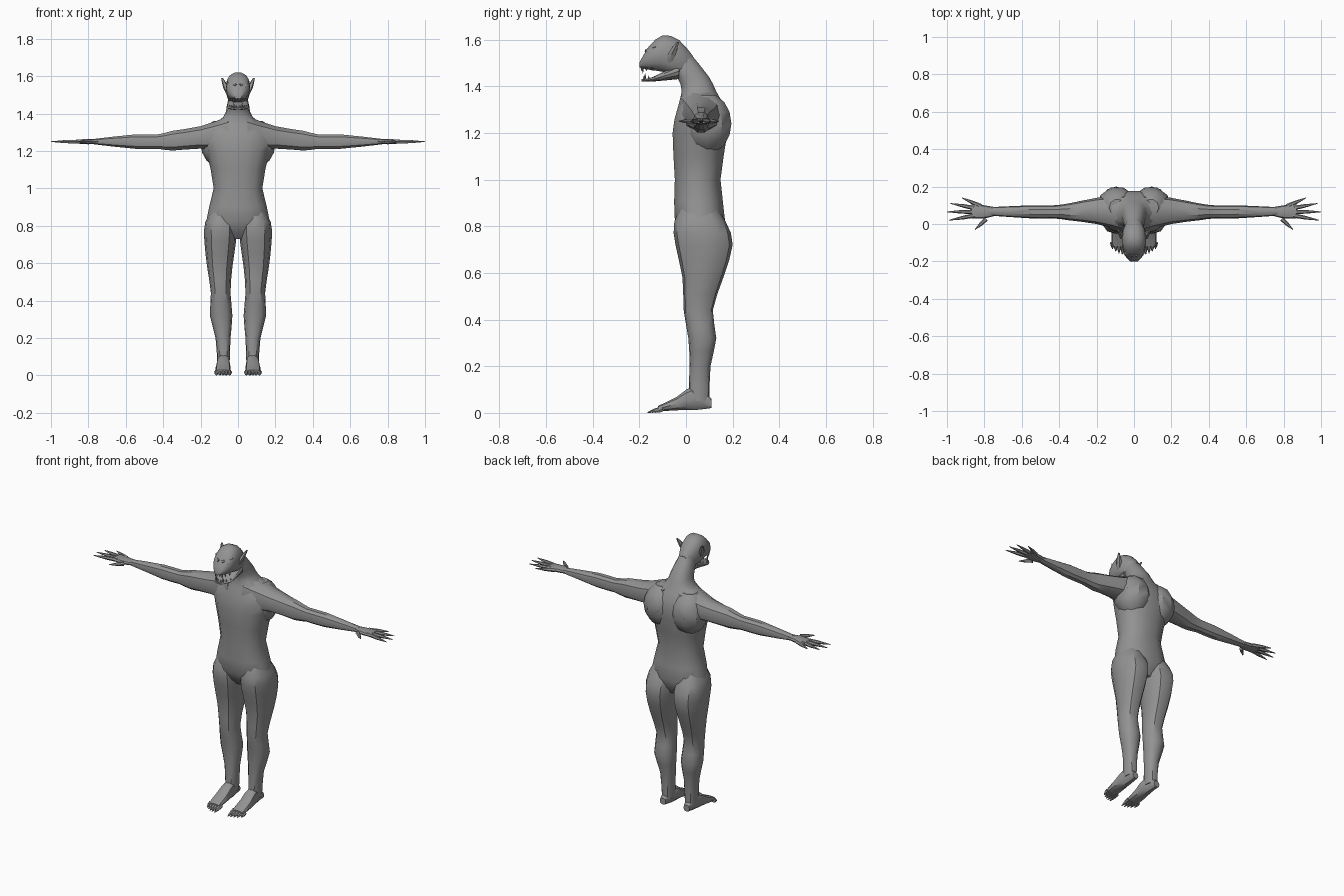
import bpy
import bmesh
from math import sin, cos, pi, radians, copysign
from mathutils import Vector

cube = bpy.data.objects.get("Cube")
if cube:
    bpy.data.objects.remove(cube, do_unlink=True)

skin = bpy.data.materials.new("grey skin")
skin.use_nodes = True
grey = (0.29, 0.29, 0.29, 1)
skin.diffuse_color = grey
skin.node_tree.nodes["Principled BSDF"].inputs["Base Color"].default_value = grey


def build_tube(name, rings, mirror):
    """Join rings of points into a closed tube; optionally mirror it across x."""
    bm = bmesh.new()
    flip = -1 if mirror else 1
    loops = [[bm.verts.new((flip * x, y, z)) for x, y, z in ring] for ring in rings]
    for low, high in zip(loops, loops[1:]):
        for i in range(len(low)):
            bm.faces.new((low[i - 1], low[i], high[i], high[i - 1]))
    bm.faces.new(loops[0])
    bm.faces.new(loops[-1])
    bmesh.ops.recalc_face_normals(bm, faces=bm.faces)
    mesh = bpy.data.meshes.new(name)
    bm.to_mesh(mesh)
    bm.free()
    mesh.materials.append(skin)
    part = bpy.data.objects.new(name, mesh)
    bpy.context.collection.objects.link(part)
    bpy.ops.object.select_all(action='DESELECT')
    part.select_set(True)
    bpy.context.view_layer.objects.active = part
    bpy.ops.object.shade_smooth_by_angle(angle=radians(35))


def add_midpoints(sections):
    """Insert one smoothly curved section between each neighbouring pair."""
    result = [sections[0]]
    last = len(sections) - 1
    for i in range(last):
        before, start = sections[max(i - 1, 0)], sections[i]
        end, after = sections[i + 1], sections[min(i + 2, last)]
        middle = [(9 * (b + c) - a - d) / 16 for a, b, c, d in zip(before, start, end, after)]
        result += [middle, end]
    return result


def loft(name, axis, sections, sides=12, mirror=False):
    """Sections are (position, a_min, a_max, b_min, b_max) along the named axis."""
    along = "xyz".index(axis)
    across, other = [i for i in range(3) if i != along]
    rings = []
    for position, a_min, a_max, b_min, b_max in add_midpoints(sections):
        ring = []
        for i in range(sides):
            turn = 2 * pi * i / sides
            c, s = [copysign(abs(v) ** 0.85, v) for v in (cos(turn), sin(turn))]
            point = Vector()
            point[along] = position
            point[across] = (a_min + a_max + c * (a_max - a_min)) / 2
            point[other] = (b_min + b_max + s * (b_max - b_min)) / 2
            ring.append(point)
        rings.append(ring)
    build_tube(name, rings, mirror)


def symmetric_loft(name, axis, sections):
    """Loft whose sections give one half width instead of two sides."""
    loft(name, axis, [(p, -half, half, low, high) for p, half, low, high in sections], sides=14)


def ellipsoid(name, centre, size, mirror):
    """Rounded lump stacked along z from circles."""
    rings = []
    for level in range(1, 8):
        polar = pi * level / 8
        rings.append([[middle + radius * unit for middle, radius, unit in zip(
            centre, size, (sin(polar) * cos(turn), sin(polar) * sin(turn), -cos(polar)))]
            for turn in [pi * i / 5 for i in range(10)]])
    build_tube(name, rings, mirror)


def spike(name, root, tip, thickness, mirror):
    """Digit or tooth: keeps its girth to the middle, then tapers to a point."""
    root, tip = Vector(root), Vector(tip)
    facing = (tip - root).to_track_quat('Z', 'Y')
    rings = []
    for step, girth in ((0, 1), (0.5, 0.8), (1, 0.15)):
        middle = root.lerp(tip, step)
        rings.append([middle + facing @ Vector((cos(turn), sin(turn), 0)) * thickness * girth
                      for turn in [pi * i / 3 for i in range(6)]])
    build_tube(name, rings, mirror)


# Torso and neck: height, half width, front, back
symmetric_loft("torso", "z", [
    (.73, .07, .01, .13), (.82, .17, -.05, .17), (1, .13, -.05, .15), (1.2, .17, -.06, .18),
    (1.3, .18, -.04, .17), (1.38, .08, -.02, .13), (1.44, .06, -.04, .1), (1.54, .04, -.1, .02)])

# Head and open lower jaw: depth, half width, bottom, top
symmetric_loft("head", "y", [
    (-.2, .02, 1.48, 1.5), (-.16, .055, 1.47, 1.57), (-.1, .065, 1.46, 1.62),
    (-.03, .06, 1.44, 1.6), (.03, .03, 1.45, 1.53)])
symmetric_loft("lower_jaw", "y", [
    (-.19, .02, 1.42, 1.43), (-.14, .055, 1.42, 1.44), (-.03, .055, 1.43, 1.5)])

for side, mirror in (("left", False), ("right", True)):
    # Pointed ear, eye and brow ridge
    loft(side + "_ear", "z", [
        (1.5, .05, .06, -.08, -.06), (1.54, .05, .08, -.08, -.04), (1.59, .08, .09, -.04, -.03)],
        sides=6, mirror=mirror)
    ellipsoid(side + "_eye", (.038, -.15, 1.54), (.016, .018, .022), mirror)
    spike(side + "_brow", (.01, -.17, 1.55), (.06, -.13, 1.57), .009, mirror)

    # Upper and lower teeth, with a longer fang in the middle of each row
    for i in range(4):
        x, y = .01 + i * .012, -.19 + i * i * .005
        length = .025 if i == 1 else .015
        spike(f"{side}_upper_tooth_{i}", (x, y, 1.48), (x, y, 1.48 - length), .005, mirror)
        spike(f"{side}_lower_tooth_{i}", (x, y + .01, 1.43), (x, y + .01, 1.43 + length), .005, mirror)

    # Broad muscles that round the upper back and bridge into the arm
    ellipsoid(side + "_shoulder_blade", (.09, .09, 1.24), (.11, .11, .13), mirror)

    # Arm: reach, front, back, bottom, top
    loft(side + "_arm", "x", [
        (.05, -.04, .16, 1.19, 1.39), (.2, 0, .14, 1.21, 1.335), (.35, .02, .11, 1.2, 1.31),
        (.43, .03, .1, 1.21, 1.29), (.55, .03, .1, 1.21, 1.29), (.77, .045, .09, 1.235, 1.265)],
        sides=10, mirror=mirror)

    # Hand with digits fanning out from the wrist
    loft(side + "_palm", "x", [
        (.74, .045, .09, 1.24, 1.26), (.8, .03, .1, 1.235, 1.265), (.87, .03, .11, 1.24, 1.26)],
        sides=10, mirror=mirror)
    wrist = Vector((.75, .065, 1.25))
    tips = {"thumb": (.85, -.03), "index_finger": (.99, .02), "middle_finger": (1, .065),
            "ring_finger": (.98, .11), "little_finger": (.92, .14)}
    for digit, (x, y) in tips.items():
        tip = Vector((x, y, 1.25))
        spike(f"{side}_{digit}", wrist.lerp(tip, .4), tip, .012, mirror)

    # Leg: height, inner, outer, front, back
    loft(side + "_leg", "z", [
        (.05, .045, .11, .01, .1), (.2, .04, .12, .015, .105), (.32, .03, .15, .01, .13),
        (.44, .04, .145, -.01, .115), (.58, .03, .165, -.015, .16), (.72, .01, .18, -.045, .2),
        (.82, .01, .175, -.05, .17), (.95, .05, .11, .01, .09)], mirror=mirror)

    # Foot: depth, inner, outer, sole, top
    loft(side + "_foot", "y", [
        (.11, .06, .1, .02, .06), (.04, .045, .11, .01, .12), (-.04, .04, .12, .01, .07),
        (-.12, .04, .12, .005, .03)], sides=10, mirror=mirror)
    for i in range(5):
        x = .045 + i * .0175
        spike(f"{side}_toe_{i}", (x, -.1, .018), (x, -.165 + i * i * .002, .002), .013, mirror)
